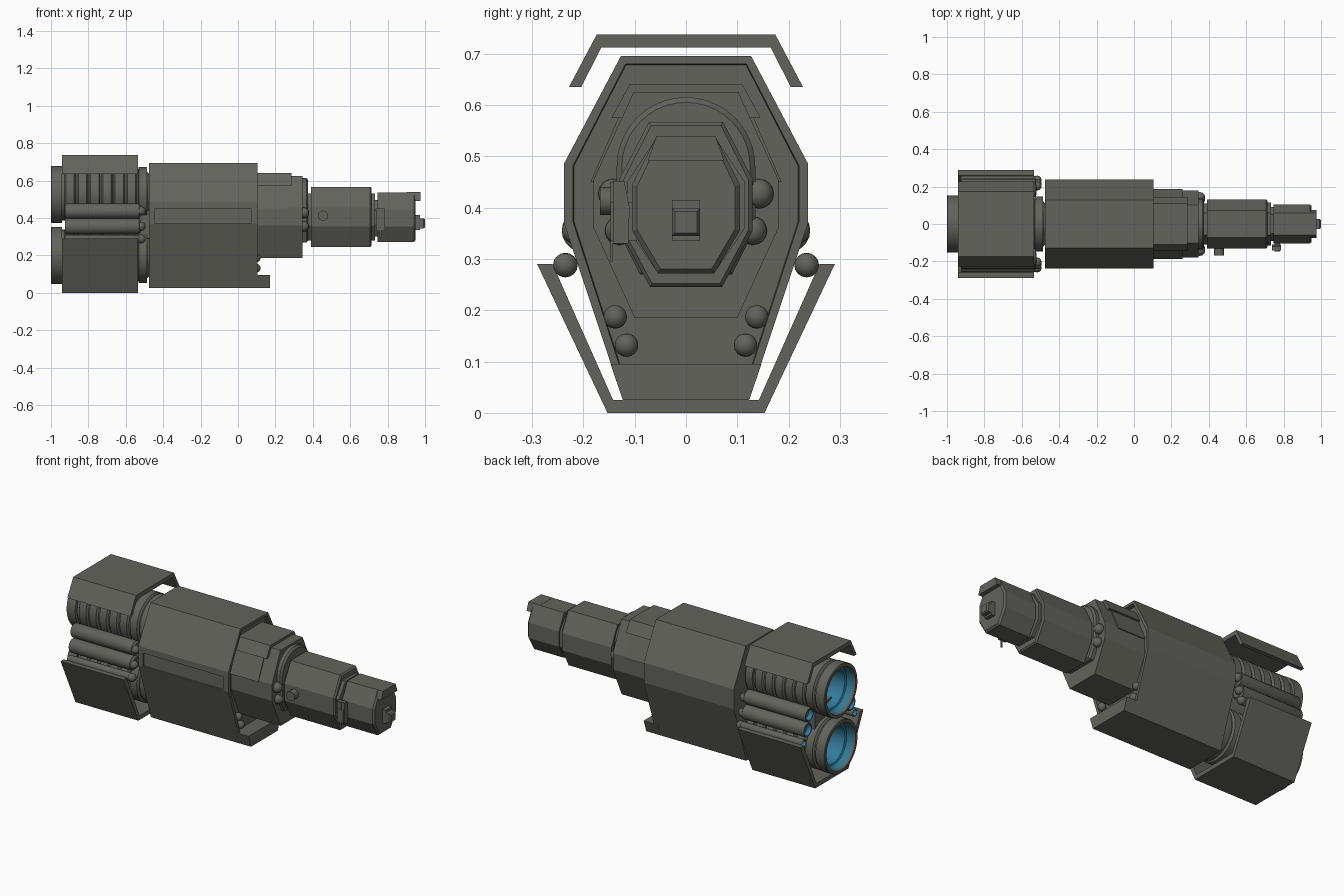
import bpy, bmesh, math
from mathutils import Vector

if "Cube" in bpy.data.objects:
    bpy.data.objects.remove(bpy.data.objects["Cube"])


def material(name, rgb):
    m = bpy.data.materials.new(name)
    m.diffuse_color = (*rgb, 1)
    m.use_nodes = True
    m.node_tree.nodes["Principled BSDF"].inputs["Base Color"].default_value = m.diffuse_color
    return m


GREY = material("hull grey", (0.125, 0.125, 0.108))
BLUE = material("engine blue", (0.03, 0.19, 0.32))


def finish(name, bm, smooth=False):
    bmesh.ops.recalc_face_normals(bm, faces=bm.faces)
    me = bpy.data.meshes.new(name)
    bm.to_mesh(me)
    bm.free()
    ob = bpy.data.objects.new(name, me)
    bpy.context.collection.objects.link(ob)
    me.materials.append(GREY)
    me.materials.append(BLUE)
    if smooth:
        bpy.ops.object.select_all(action='DESELECT')
        ob.select_set(True)
        bpy.context.view_layer.objects.active = ob
        bpy.ops.object.shade_smooth_by_angle(angle=math.radians(35))
    return ob


def prism(name, prof, x0, x1, recess=None, chamfer=0):
    """Extrude a (y, z) profile along x, with an optional recessed or chamfered front."""
    bm = bmesh.new()
    a = [bm.verts.new((x0, y, z)) for y, z in prof]
    b = [bm.verts.new((x1 - chamfer, y, z)) for y, z in prof]
    n = len(prof)
    for i in range(n):
        j = (i + 1) % n
        bm.faces.new((a[i], a[j], b[j], b[i]))
    bm.faces.new(a)
    front = bm.faces.new(b)
    bmesh.ops.recalc_face_normals(bm, faces=bm.faces)
    if recess:
        bmesh.ops.inset_region(bm, faces=[front], thickness=recess[0])
        bmesh.ops.inset_region(bm, faces=[front], thickness=0.002)
        for v in front.verts:
            v.co.x -= recess[1]
    if chamfer:
        bmesh.ops.inset_region(bm, faces=[front], thickness=chamfer)
        for v in front.verts:
            v.co.x += chamfer
    return finish(name, bm)


def hexoid(wt, zt, wm, zh, zl, wb, zb):
    """Symmetric eight-sided hull section."""
    half = [(wb, zb), (wm, zl), (wm, zh), (wt, zt)]
    return half + [(-y, z) for y, z in reversed(half)]


def lathe(name, prof, y, z, seg=32, blue_from=None):
    """Revolve (x, r) points around an axis parallel to x; later bands may be blue."""
    bm = bmesh.new()
    rings = []
    for px, r in prof:
        rings.append([bm.verts.new((px, y + r * math.cos(2 * math.pi * k / seg),
                                    z + r * math.sin(2 * math.pi * k / seg)))
                      for k in range(seg)])
    for i in range(len(rings) - 1):
        for k in range(seg):
            j = (k + 1) % seg
            f = bm.faces.new((rings[i][k], rings[i][j], rings[i + 1][j], rings[i + 1][k]))
            f.material_index = int(blue_from is not None and i >= blue_from)
    bm.faces.new(rings[0])
    bm.faces.new(rings[-1]).material_index = int(blue_from is not None)
    return finish(name, bm, True)


def ball(name, x, y, z, r):
    bm = bmesh.new()
    bmesh.ops.create_uvsphere(bm, u_segments=12, v_segments=8, radius=r)
    bmesh.ops.translate(bm, verts=bm.verts, vec=(x, y, z))
    return finish(name, bm, True)


def box(name, x0, x1, y0, y1, z0, z1):
    return prism(name, [(y0, z0), (y1, z0), (y1, z1), (y0, z1)], x0, x1)


# Main hull with recessed front and chin lip
hull = prism("main_hull", hexoid(.127, .695, .238, .485, .37, .123, .025), -.475, .105,
             recess=(.018, .025))
prism("chin_lip", [(-.123, .025), (.123, .025), (.147, .095), (-.147, .095)], .08, .17)

# Recessed panel cut in the right-hand side of the hull
cutter = box("panel_cutter", -.445, .07, -.26, -.228, .372, .45)
cutter.hide_render = True
cutter.hide_viewport = True
mod = hull.modifiers.new("side_panel", 'BOOLEAN')
mod.object = cutter
mod.solver = 'EXACT'

# Middle hull and its top cover
prism("middle_hull", hexoid(.102, .625, .18, .455, .36, .10, .185), .05, .345)
cover = [(.145, .575), (.11, .64), (-.11, .64), (-.145, .575),
         (-.122, .575), (-.098, .622), (.098, .622), (.122, .575)]
prism("middle_cover", cover, .07, .285)
for s in (1, -1):
    p = [(s * .178, .45), (s * .186, .45), (s * .132, .575), (s * .124, .575)]
    prism("middle_side_plate", p, .08, .26)

# Arched collar between middle hull and neck
arch = [(.135 * math.cos(math.pi * k / 20), .48 + .135 * math.sin(math.pi * k / 20))
        for k in range(21)]
prism("arched_collar", arch + [(-.135, .36), (-.09, .27), (.09, .27), (.135, .36)],
      .33, .375, chamfer=.01)

# Neck and nose sections
prism("neck_joint", hexoid(.06, .53, .11, .45, .36, .06, .28), .36, .40)
prism("neck", hexoid(.072, .567, .13, .455, .355, .07, .245), .39, .715, chamfer=.008)
prism("nose_collar", hexoid(.06, .532, .115, .45, .36, .06, .28), .70, .733)
prism("nose_joint", hexoid(.05, .495, .09, .44, .37, .05, .30), .72, .76)
prism("nose", hexoid(.058, .537, .105, .445, .355, .055, .272), .745, .95, chamfer=.01)
prism("nose_visor", [(.074, .492), (.058, .538), (-.058, .538), (-.074, .492)], .90, .975)
box("docking_base", .94, .972, -.027, .027, .335, .415)
prism("docking_tip", [(-.027, .345), (.027, .345), (.027, .398), (-.027, .398)],
      .965, 1.0, chamfer=.008)

# Sensor pod and side bracket on the right-hand side
bm = bmesh.new()
bmesh.ops.create_cone(bm, cap_ends=True, segments=16, radius1=.027, radius2=.027, depth=.06)
for v in bm.verts:
    v.co = Vector((v.co.x + .455, v.co.z - .138, v.co.y + .413))
finish("neck_sensor", bm, True)
box("bracket_arm", .75, .78, -.147, -.095, .335, .41)
prism("bracket_plate", [(-.142, .33), (-.112, .33), (-.11, .40), (-.12, .452), (-.142, .452)],
      .737, .787)
box("bracket_blade", .757, .767, -.147, -.142, .295, .45)

# Engines: ribbed body, rear lip and blue bell
for name, z in (("upper_engine", .526), ("lower_engine", .20)):
    prof = [(-.46, .10), (-.486, .12), (-.486, .148), (-.53, .148), (-.532, .135)]
    for i in range(6):
        x = -.54 - i * .0655
        prof += [(x, .138), (x - .008, .15), (x - .052, .15), (x - .06, .138)]
    prof += [(-.94, .138), (-.942, .153), (-.997, .153), (-1.0, .149), (-1.0, .134),
             (-.985, .130)]
    start = len(prof) - 1
    prof += [(-.95, .122), (-.945, .112), (-.88, .10), (-.80, .075), (-.77, .03)]
    lathe(name, prof, 0, z, 40, start)

# Core between the engines, joined to the hull
box("engine_core", -.90, -.46, -.10, .10, .29, .44)

# Side tanks with blue tail ends and round front caps
for s in (1, -1):
    for y, z, r in ((.185, .437, .041), (.20, .355, .042), (.235, .288, .022)):
        lathe("side_tank", [(-.52, r * .75), (-.53, r), (-.918, r), (-.925, r * .9),
                            (-.925, r * .8), (-.90, r * .7)], s * y, z, 20, 4)
        ball("tank_cap", -.518, s * (y + (.018 if r > .03 else 0)), z, .024)
    # Thruster balls on collar and hull front
    for x, y, z, r in ((.352, .142, .427, .029), (.352, .13, .355, .028),
                       (.098, .138, .187, .023), (.098, .116, .132, .023)):
        ball("thruster", x, s * y, z, r)

# Folded armour plates above and below the engines
prism("upper_shield", [(-.228, .635), (-.174, .737), (.174, .737), (.228, .635),
                       (.204, .635), (.165, .712), (-.165, .712), (-.204, .635)], -.94, -.535)
prism("lower_shield", [(-.29, .29), (-.153, 0), (.153, 0), (.29, .29),
                       (.26, .29), (.142, .025), (-.142, .025), (-.26, .29)], -.94, -.535)
